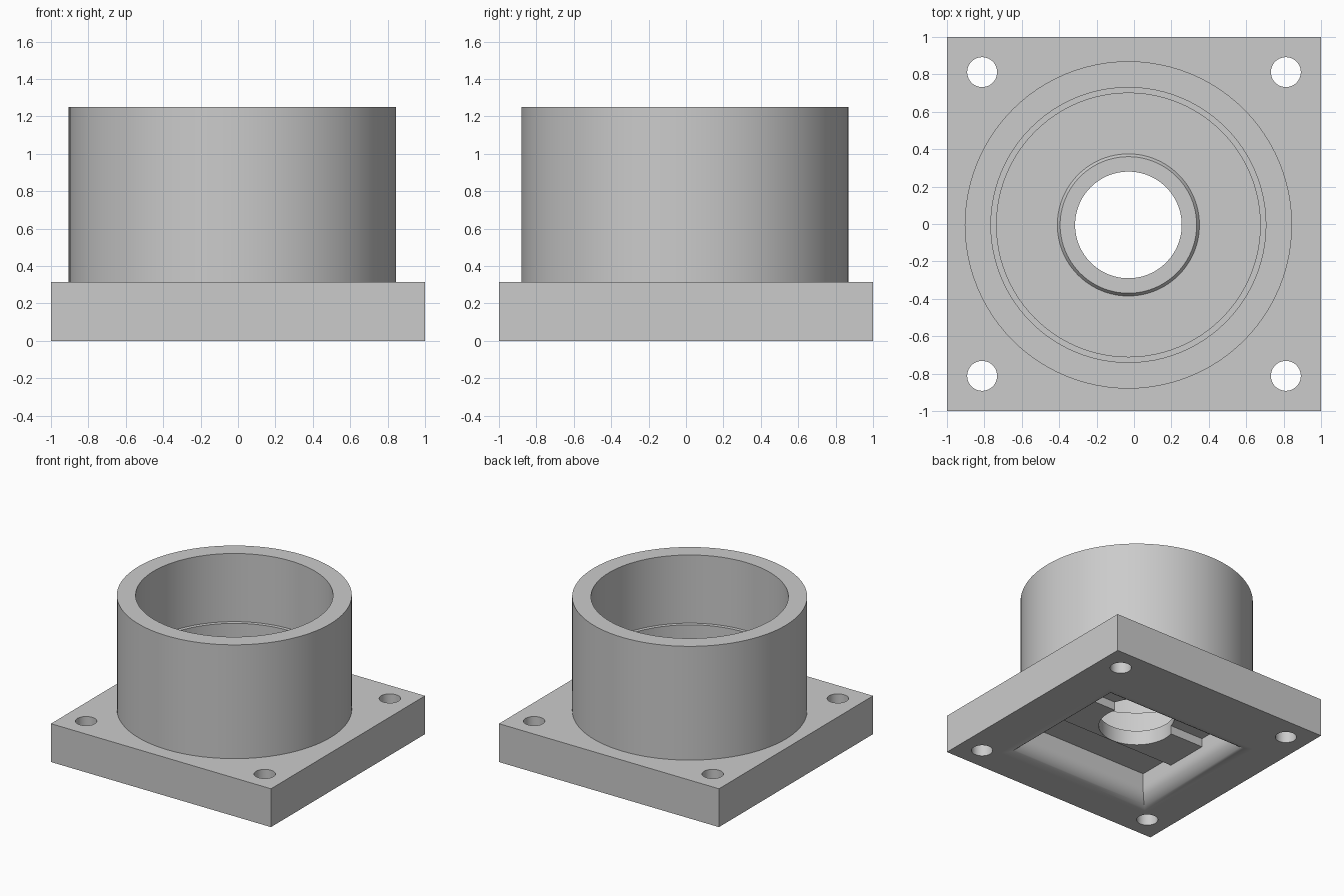
import bpy, bmesh, math
from mathutils import Matrix

cube = bpy.data.objects.get("Cube")
if cube:
    bpy.data.objects.remove(cube, do_unlink=True)

CX, CY = -0.03, -0.005           # axis of the cup
BASE_H, TOP = 0.315, 1.25
FLOOR, SEAT, LEDGE = 0.27, 0.29, 0.69
HOLE_R, BORE_R, MOUTH_R, CUP_R = 0.285, 0.705, 0.735, 0.875

grey = bpy.data.materials.new("light grey")
grey.use_nodes = True
colour = (0.6, 0.6, 0.6, 1)
grey.diffuse_color = colour
grey.node_tree.nodes["Principled BSDF"].inputs["Base Color"].default_value = colour


def add_object(name, bm):
    bmesh.ops.recalc_face_normals(bm, faces=bm.faces)
    mesh = bpy.data.meshes.new(name)
    bm.to_mesh(mesh)
    bm.free()
    mesh.materials.append(grey)
    obj = bpy.data.objects.new(name, mesh)
    bpy.context.collection.objects.link(obj)
    return obj


def box(name, x0, x1, y0, y1, z0, z1):
    bm = bmesh.new()
    bmesh.ops.create_cube(bm, size=1)
    bmesh.ops.scale(bm, vec=(x1 - x0, y1 - y0, z1 - z0), verts=bm.verts)
    bmesh.ops.translate(bm, vec=((x0 + x1) / 2, (y0 + y1) / 2, (z0 + z1) / 2), verts=bm.verts)
    return add_object(name, bm)


def cylinder(name, x, y, r, z0, z1, n=96):
    bm = bmesh.new()
    bmesh.ops.create_cone(bm, cap_ends=True, segments=n, radius1=r, radius2=r,
                          depth=z1 - z0, matrix=Matrix.Translation((x, y, (z0 + z1) / 2)))
    return add_object(name, bm)


def lathe(name, profile, n=96):
    """Closed ring swept round the cup axis from (radius, height) points."""
    bm = bmesh.new()
    rings = []
    for r, z in profile:
        angles = [2 * math.pi * i / n for i in range(n)]
        rings.append([bm.verts.new((CX + r * math.cos(a), CY + r * math.sin(a), z)) for a in angles])
    for a, b in zip(rings, rings[1:] + rings[:1]):
        for i in range(n):
            j = (i + 1) % n
            bm.faces.new((a[i], a[j], b[j], b[i]))
    return add_object(name, bm)


def smooth(obj):
    bpy.ops.object.select_all(action='DESELECT')
    obj.select_set(True)
    bpy.context.view_layer.objects.active = obj
    bpy.ops.object.shade_smooth_by_angle(angle=math.radians(30))


# Underside pocket with a rounded flare at its mouth
PX0, PX1, PY0, PY1 = -0.61, 0.55, -0.62, 0.39
BAR_Z, DEEP_Z, FLARE = 0.17, 0.24, 0.13


def pocket_cutter():
    steps = 8
    levels = [(0, BAR_Z)]
    for i in range(steps + 1):
        a = math.pi / 2 * i / steps
        levels.append((FLARE * (1 - math.cos(a)), FLARE * (1 - math.sin(a))))
    levels.append((FLARE, -0.05))
    bm = bmesh.new()
    loops = []
    for o, z in levels:
        corners = ((PX0 - o, PY0 - o), (PX1 + o, PY0 - o), (PX1 + o, PY1 + o), (PX0 - o, PY1 + o))
        loops.append([bm.verts.new((x, y, z)) for x, y in corners])
    for a, b in zip(loops, loops[1:]):
        for i in range(4):
            j = (i + 1) % 4
            bm.faces.new((a[i], a[j], b[j], b[i]))
    bm.faces.new(loops[0])
    bm.faces.new(loops[-1])
    return add_object("pocket_cutter", bm)


# Base plate, cut by the pocket, the bore and the holes
plate = box("base_plate", -1, 1, -1, 1, 0, BASE_H)
cutters = [
    pocket_cutter(),
    box("front_channel_cutter", PX0, PX1, PY0, -0.295, 0.15, DEEP_Z),
    box("back_channel_cutter", PX0, PX1, 0.07, PY1, 0.15, DEEP_Z),
    cylinder("bore_cutter", CX, CY, BORE_R, FLOOR, 0.5),
    cylinder("centre_hole_cutter", CX, CY, HOLE_R, -0.1, 0.5),
]
for sx in (-1, 1):
    for sy in (-1, 1):
        cutters.append(cylinder("bolt_hole_cutter", sx * 0.812, sy * 0.812, 0.08, -0.1, 0.5, 48))

bpy.context.view_layer.objects.active = plate
for cutter in cutters:
    mod = plate.modifiers.new("cut", 'BOOLEAN')
    mod.operation = 'DIFFERENCE'
    mod.solver = 'EXACT'
    mod.object = cutter
    bpy.ops.object.modifier_apply(modifier=mod.name)
for cutter in cutters:
    bpy.data.objects.remove(cutter, do_unlink=True)
smooth(plate)
normals = plate.modifiers.new("even shading", 'WEIGHTED_NORMAL')
normals.keep_sharp = True

# Cup wall with an inner ledge
smooth(lathe("cup_wall", [(CUP_R, BASE_H), (CUP_R, TOP), (MOUTH_R, TOP),
                          (MOUTH_R, LEDGE), (BORE_R, LEDGE), (BORE_R, BASE_H)]))

# Raised seat round the centre hole
smooth(lathe("seat_ring", [(0.38, FLOOR), (0.365, SEAT), (HOLE_R, SEAT), (HOLE_R, FLOOR)]))
